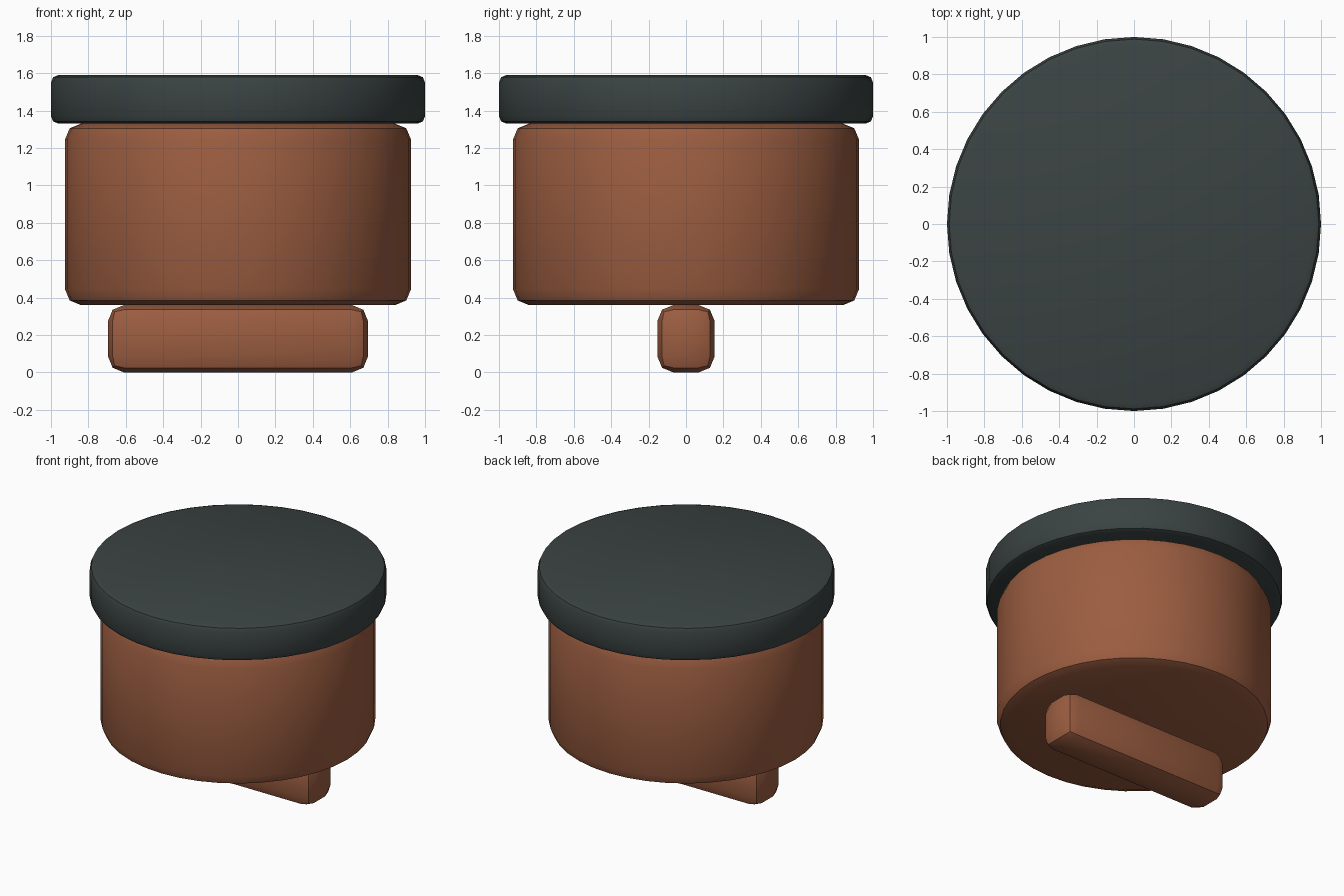
import bpy
import math

cube = bpy.data.objects.get("Cube")
if cube:
    bpy.data.objects.remove(cube, do_unlink=True)


def material(name, rgb):
    mat = bpy.data.materials.new(name)
    mat.use_nodes = True
    color = (*rgb, 1)
    mat.diffuse_color = color
    mat.node_tree.nodes["Principled BSDF"].inputs["Base Color"].default_value = color
    return mat


def finish(name, mat, bevel):
    """Name the active object, round its edges and shade it."""
    obj = bpy.context.object
    obj.name = name
    obj.data.materials.append(mat)
    bpy.ops.object.transform_apply(location=False, rotation=False, scale=True)
    mod = obj.modifiers.new("Rounded edges", 'BEVEL')
    mod.width = bevel
    mod.segments = 2
    mod.limit_method = 'ANGLE'
    mod.angle_limit = math.radians(40)
    bpy.ops.object.modifier_apply(modifier=mod.name)
    bpy.ops.object.shade_smooth_by_angle(angle=math.radians(30))


def disc(name, radius, bottom, top, mat, bevel):
    bpy.ops.mesh.primitive_cylinder_add(vertices=40, radius=radius, depth=top - bottom,
                                        location=(0, 0, (bottom + top) / 2))
    finish(name, mat, bevel)


brown = material("warm brown", (0.33, 0.11, 0.052))
slate = material("dark slate", (0.043, 0.056, 0.055))

# Wide lid over a drum-shaped body
disc("lid", 1.0, 1.33, 1.59, slate, 0.04)
disc("body", 0.925, 0.36, 1.33, brown, 0.085)

# Bar handle under the body
bpy.ops.mesh.primitive_cube_add(size=1, location=(0, 0, 0.18))
bpy.context.object.scale = (1.39, 0.306, 0.36)
finish("bar_handle", brown, 0.085)
